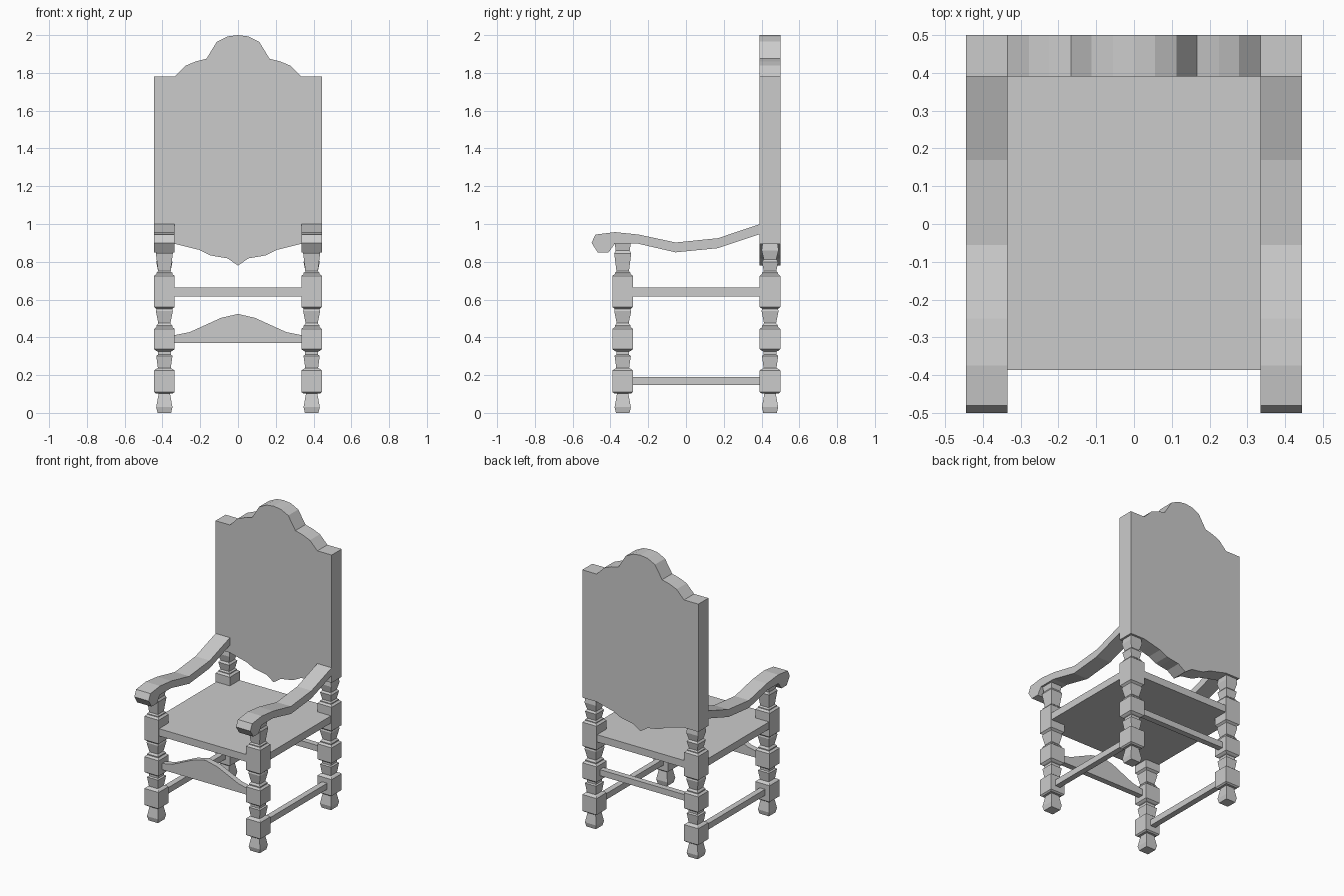
import bpy, bmesh

if "Cube" in bpy.data.objects:
    bpy.data.objects.remove(bpy.data.objects["Cube"])


def finish(bm, name, mirror=False):
    bmesh.ops.recalc_face_normals(bm, faces=bm.faces)
    me = bpy.data.meshes.new(name)
    bm.to_mesh(me)
    bm.free()
    ob = bpy.data.objects.new(name, me)
    bpy.context.collection.objects.link(ob)
    if mirror:
        ob.modifiers.new("mirror", 'MIRROR').use_axis = (True, False, False)
    return ob


def box(name, lo, hi, mirror=False):
    bm = bmesh.new()
    bmesh.ops.create_cube(bm, size=1)
    for v in bm.verts:
        v.co = [(a + b) / 2 + c * (b - a) for a, b, c in zip(lo, hi, v.co)]
    return finish(bm, name, mirror)


def extrude(name, pts, to3d, depth, mirror=False):
    """Extrude a flat outline along depth (a 3D vector)."""
    bm = bmesh.new()
    face = bm.faces.new([bm.verts.new(to3d(a, b)) for a, b in pts])
    res = bmesh.ops.extrude_face_region(bm, geom=[face])
    verts = [g for g in res["geom"] if isinstance(g, bmesh.types.BMVert)]
    bmesh.ops.translate(bm, verts=verts, vec=depth)
    return finish(bm, name, mirror)


def square_post(name, x, y, profile):
    """Stack of square sections given as (half width, height)."""
    bm = bmesh.new()
    rings = [[bm.verts.new((x + sx * r, y + sy * r, z))
              for sx, sy in ((-1, -1), (1, -1), (1, 1), (-1, 1))] for r, z in profile]
    for a, b in zip(rings, rings[1:]):
        for i in range(4):
            j = (i + 1) % 4
            bm.faces.new((a[i], a[j], b[j], b[i]))
    bm.faces.new(rings[0][::-1])
    bm.faces.new(rings[-1])
    return finish(bm, name, True)


def block(z0, z1):
    return [(.045, z0), (.055, z0 + .008), (.055, z1 - .008), (.045, z1)]


def both_sides(half):
    """Complete an outline running from outer edge to the centre line."""
    return half + [(-x, z) for x, z in reversed(half) if x > 0]


# Legs: blocks with vase-shaped square turnings between them
lower = ([(.036, 0), (.043, .03), (.03, .103)] + block(.103, .232)
         + [(.034, .237), (.043, .302), (.034, .308), (.034, .325), (.042, .328)]
         + block(.33, .452)
         + [(.042, .455), (.042, .462), (.032, .475), (.045, .54), (.042, .55)]
         + block(.553, .733) + [(.042, .736), (.042, .742), (.033, .75)])
square_post("front_leg", .39, -.335, lower + [(.045, .845), (.037, .86), (.043, .9)])
square_post("back_leg", .39, .445, lower + [(.043, .8), (.033, .812), (.045, .86), (.04, .897)])

# Seat and stretchers
box("seat", (-.44, -.386, .615), (.44, .495, .665))
box("side_stretcher", (.37, -.29, .148), (.41, .4, .19), True)
box("back_stretcher", (-.345, .425, .37), (.345, .465, .412))

# Arched front apron
arch = both_sides([(.345, .37), (.345, .41), (.255, .428), (.09, .503), (0, .524)])
extrude("front_apron", arch, lambda x, z: (x, -.355, z), (0, .04, 0))

# Shaped back panel
top = both_sides([(.445, 1.78), (.335, 1.78), (.278, 1.838), (.225, 1.86), (.167, 1.875),
                  (.112, 1.965), (.055, 1.993), (0, 2.0)])
bottom = both_sides([(.445, .895), (.335, .895), (.275, .88), (.205, .863), (.15, .835),
                     (.115, .828), (.055, .818), (0, .78)])
extrude("back_panel", top + bottom[::-1], lambda x, z: (x, .39, z), (0, .11, 0))

# Curved arms with dropped hand rests
arm = [(.392, 1.0), (.17, .925), (-.055, .902), (-.25, .944), (-.375, .957), (-.48, .944),
       (-.5, .9), (-.467, .849), (-.41, .849), (-.377, .896), (-.255, .896),
       (-.055, .85), (.168, .872), (.392, .947)]
extrude("arm", arm, lambda y, z: (.335, y, z), (.11, 0, 0), True)
